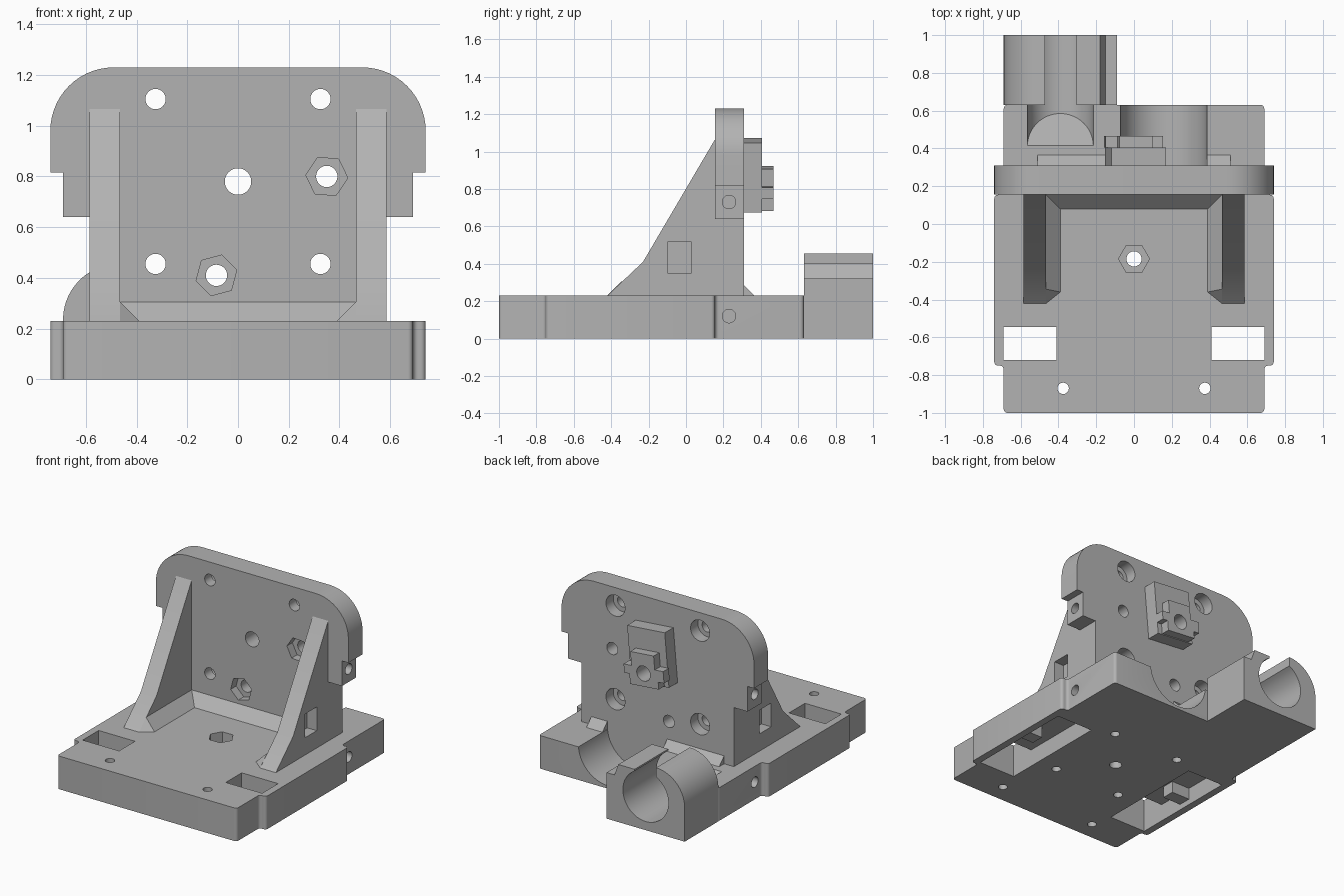
import bpy, bmesh, math
from mathutils import Matrix, Vector

if "Cube" in bpy.data.objects:
    bpy.data.objects.remove(bpy.data.objects["Cube"], do_unlink=True)

GREY = bpy.data.materials.new("plain_grey")
GREY.use_nodes = True
GREY.diffuse_color = (0.45, 0.45, 0.45, 1)
GREY.node_tree.nodes["Principled BSDF"].inputs["Base Color"].default_value = (0.45, 0.45, 0.45, 1)


def finish(name, bm):
    bmesh.ops.recalc_face_normals(bm, faces=bm.faces[:])
    mesh = bpy.data.meshes.new(name)
    bm.to_mesh(mesh)
    bm.free()
    mesh.materials.append(GREY)
    obj = bpy.data.objects.new(name, mesh)
    bpy.context.collection.objects.link(obj)
    return obj


def prism(name, profile, axis, lo, hi, round_edges=0):
    """Extrude a 2D outline along an axis; the outline uses the other two axes in order."""
    def place(p, t):
        return {"x": (t, p[0], p[1]), "y": (p[0], t, p[1]), "z": (p[0], p[1], t)}[axis]
    bm = bmesh.new()
    a = [bm.verts.new(place(p, lo)) for p in profile]
    b = [bm.verts.new(place(p, hi)) for p in profile]
    bm.faces.new(a)
    bm.faces.new(b)
    n = len(a)
    for i in range(n):
        bm.faces.new((a[i], a[(i + 1) % n], b[(i + 1) % n], b[i]))
    if round_edges:
        edges = [bm.edges.get((a[i], b[i])) for i in range(n)]
        bmesh.ops.bevel(bm, geom=edges, offset=round_edges, segments=5,
                        profile=0.5, affect="EDGES")
    return finish(name, bm)


def box(name, x, y, z):
    return prism(name, [(x[0], y[0]), (x[1], y[0]), (x[1], y[1]), (x[0], y[1])], "z", *z)


def arc(c, r, start, end, n):
    return [(c[0] + r * math.cos(math.radians(start + (end - start) * i / n)),
             c[1] + r * math.sin(math.radians(start + (end - start) * i / n)))
            for i in range(n + 1)]


def rod(c, r, axis, lo, hi, sides=48, turn=0):
    return prism("cutter", arc(c, r, turn, turn + 360, sides)[:-1], axis, lo, hi)


def cut(obj, cutters):
    bpy.context.view_layer.objects.active = obj
    for c in cutters:
        c.hide_render = True
        mod = obj.modifiers.new("cut", "BOOLEAN")
        mod.operation = "DIFFERENCE"
        mod.solver = "EXACT"
        mod.object = c
        bpy.ops.object.modifier_apply(modifier=mod.name)
        bpy.data.objects.remove(c, do_unlink=True)


def mirrored(points):
    return points + [(-x, z) for x, z in reversed(points)]


BASE_TOP = 0.23
PLATE = (0.155, 0.31)
CLIP = (-0.39, 0.235)
BORE = 0.175

# Base slab with stepped sides
base = prism("base", mirrored([(0.69, -1), (0.69, -0.75), (0.74, -0.75), (0.74, 0.155),
                               (0.69, 0.155), (0.69, 0.63)]), "z", 0, BASE_TOP, 0.02)
cutters = [rod((0, -0.185), 0.04, "z", -1, 1),
           rod((0, -0.185), 0.082, "z", 0.12, 0.5, 6),
           rod((0.157, 0.25), 0.23, "y", 0.31, 0.8)]
for s in (-1, 1):
    xs = sorted((s * 0.41, s * 0.69))
    cutters += [rod((s * 0.375, -0.87), 0.03, "z", -1, 1),
                box("cutter", xs, (-0.72, -0.545), (-0.1, 0.5)),
                box("cutter", xs, (-0.6, 0.06), (-0.1, 0.12)),
                rod((0.23, 0.12), 0.036, "x", *sorted((s * 0.5, s * 0.9)))]
    cutters += [rod((s * 0.26, y), 0.03, "z", -0.1, 0.1) for y in (-0.47, 0.12)]
# Clip bore runs into the base and ends on a slope
bore = rod(CLIP, BORE, "y", 0.3, 0.9)
cut(bore, [prism("cutter", [(0.2, -0.01), (0.655, -0.01), (0.2, 0.445)], "x", -1, 0.2)])
cut(base, cutters + [bore])

# Small ribs across the long underside pockets
for side, s in (("left", 1), ("right", -1)):
    box("pocket_rib_" + side, sorted((s * 0.55, s * 0.69)), (-0.36, -0.27), (0.04, 0.12))

# Upright plate with rounded shoulders and stepped flanks
outline = [(0.585, BASE_TOP), (0.585, 0.64), (0.69, 0.64), (0.69, 0.815), (0.74, 0.815)]
outline += arc((0.49, 0.98), 0.25, 0, 90, 14)
plate = prism("upright_plate", mirrored(outline), "y", *PLATE)
cutters = []
for s in (-1, 1):
    for z in (0.455, 1.105):
        cutters += [rod((s * 0.325, z), 0.04, "y", 0, 1), rod((s * 0.325, z), 0.073, "y", 0.23, 1)]
    cutters.append(rod((0.23, 0.73), 0.036, "x", *sorted((s * 0.55, s * 0.9))))
for c, turn in (((0.35, 0.80), -4), ((-0.085, 0.41), 15)):
    cutters += [rod(c, 0.042, "y", 0, 1), rod(c, 0.083, "y", 0, 0.215, 6, turn)]
cut(plate, cutters + [rod((0, 0.78), 0.052, "y", 0, 1)])

# Triangular side braces, each with an outer nut pocket and an inner foot chamfer
for side, s in (("left", 1), ("right", -1)):
    brace = prism("brace_" + side, [(-0.42, BASE_TOP), (-0.23, 0.41), (0.155, 1.065),
                                    (0.155, BASE_TOP)], "x", *sorted((s * 0.465, s * 0.585)))
    cut(brace, [box("cutter", sorted((s * 0.51, s * 0.7)), (-0.1, 0.03), (0.35, 0.515))])
    bm = bmesh.new()
    for x, y, z in ((0.465, -0.42, 0.23), (0.39, -0.36, 0.23), (0.465, -0.345, 0.305),
                    (0.39, 0.155, 0.23), (0.465, 0.155, 0.305), (0.465, 0.155, 0.23)):
        bm.verts.new((s * x, y, z))
    bmesh.ops.convex_hull(bm, input=bm.verts[:])
    finish("brace_foot_" + side, bm)

# Chamfer strips along the plate foot
prism("front_foot", [(0.08, 0.23), (0.155, 0.23), (0.155, 0.305)], "x", -0.465, 0.465)
for name, lo, hi in (("rear_foot_left", 0.387, 0.51), ("rear_foot_right", -0.51, -0.073)):
    prism(name, [(0.31, 0.23), (0.365, 0.23), (0.31, 0.285)], "x", lo, hi)

# Open tube clip at the rear corner
outer = [(-0.69, 0)] + arc((-0.47, 0.235), 0.22, 180, 90, 14)
inner = arc(CLIP, BORE, 117.2, 420.9, 40)
tip = [(-0.305, 0.40), (-0.18, 0.40), (-0.15, 0.32), (-0.09, 0.32), (-0.09, 0)]
prism("tube_clip", outer + inner + tip, "y", 0.63, 1)

# Tilted rear boss: pad, then a narrow block with two side arms
boss = [box("boss_pad", (-0.145, 0.145), PLATE[1:] + (0.405,), (0.685, 1.06)),
        prism("boss_block", [(-0.155, 0.74), (-0.155, 0.82), (-0.09, 0.82), (-0.09, 0.915),
                             (0.09, 0.915), (0.09, 0.82), (0.15, 0.82), (0.15, 0.76),
                             (0.11, 0.76), (0.11, 0.69), (-0.11, 0.69), (-0.11, 0.74)],
              "y", 0.405, 0.467)]
pivot = Vector((0, 0, 0.78))
tilt = Matrix.Translation(pivot) @ Matrix.Rotation(math.radians(5), 4, "Y") @ Matrix.Translation(-pivot)
for part in boss:
    part.data.transform(tilt)
    cut(part, [rod((0, 0.78), 0.052, "y", 0, 1)])

# Smooth the round surfaces, keep the edges sharp
for obj in bpy.context.scene.objects:
    obj.select_set(obj.type == "MESH")
bpy.context.view_layer.objects.active = base
bpy.ops.object.shade_smooth_by_angle(angle=math.radians(30))
